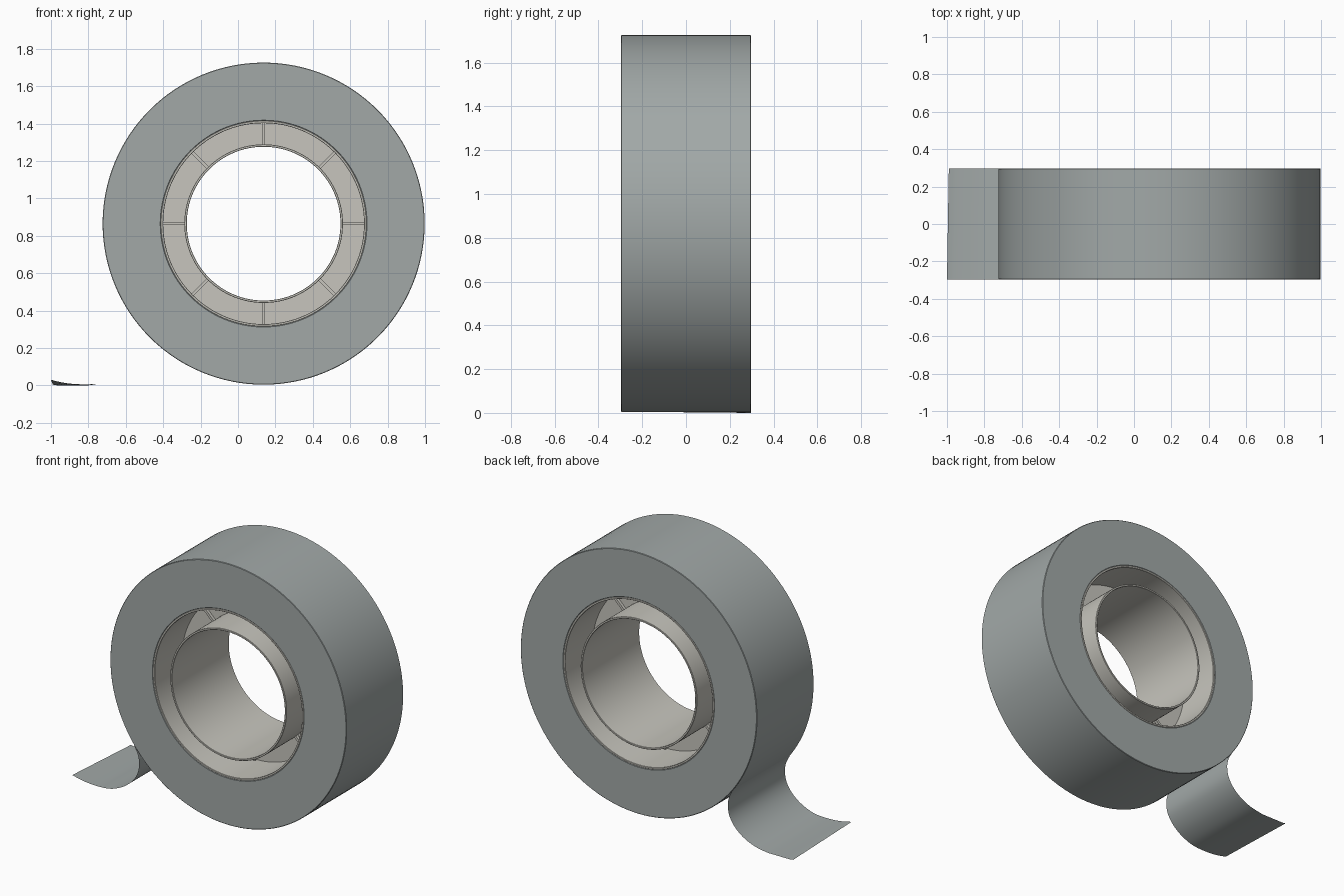
import bpy, bmesh, math
from mathutils import Vector

if "Cube" in bpy.data.objects:
    bpy.data.objects.remove(bpy.data.objects["Cube"])

CX, CZ, HALF = 0.137, 0.865, 0.297     # roll axis and half width
SEG = 128


def material(name, rgb):
    m = bpy.data.materials.new(name)
    m.diffuse_color = (*rgb, 1)
    m.use_nodes = True
    m.node_tree.nodes["Principled BSDF"].inputs["Base Color"].default_value = m.diffuse_color
    return m


tape_mat = material("tape_grey", (0.36, 0.395, 0.39))
core_mat = material("core_ivory", (0.57, 0.56, 0.51))


def finish(name, bm, mat, angle=30, closed=True):
    if closed:
        bmesh.ops.recalc_face_normals(bm, faces=bm.faces)
    me = bpy.data.meshes.new(name)
    bm.to_mesh(me)
    bm.free()
    ob = bpy.data.objects.new(name, me)
    bpy.context.collection.objects.link(ob)
    me.materials.append(mat)
    bpy.ops.object.select_all(action='DESELECT')
    ob.select_set(True)
    bpy.context.view_layer.objects.active = ob
    bpy.ops.object.shade_smooth_by_angle(angle=math.radians(angle))
    return ob


def ring(name, r_in, r_out, half, mat, chamfer=0.003):
    """Chamfered rectangular section revolved around the roll axis."""
    c, h = chamfer, half
    prof = [(r_in, -h + c), (r_in + c, -h), (r_out - c, -h), (r_out, -h + c),
            (r_out, h - c), (r_out - c, h), (r_in + c, h), (r_in, h - c)]
    bm = bmesh.new()
    rows = []
    for i in range(SEG):
        a = math.tau * i / SEG
        rows.append([bm.verts.new((CX + r * math.cos(a), y, CZ + r * math.sin(a)))
                     for r, y in prof])
    n = len(prof)
    for i in range(SEG):
        p, q = rows[i], rows[(i + 1) % SEG]
        for j in range(n):
            k = (j + 1) % n
            bm.faces.new((p[j], p[k], q[k], q[j]))
    return finish(name, bm, mat)


# wound tape and the two core sleeves joined by a central web
ring("tape_roll", 0.55, 0.861, HALF, tape_mat)
ring("core_outer_sleeve", 0.537, 0.55, HALF, core_mat, 0.002)
ring("core_inner_sleeve", 0.411, 0.424, HALF, core_mat, 0.002)
ring("core_web", 0.42, 0.541, 0.01, core_mat, 0.001)

# eight low stiffening ribs across the web
bm = bmesh.new()
for i in range(8):
    a = math.tau * i / 8
    made = bmesh.ops.create_cube(bm, size=1)["verts"]
    for v in made:
        r, y, t = 0.48 + v.co.x * 0.118, v.co.y * 0.06, v.co.z * 0.016
        v.co = (CX + r * math.cos(a) - t * math.sin(a), y,
                CZ + r * math.sin(a) + t * math.cos(a))
finish("core_ribs", bm, core_mat)

# loose tape tail peeling off the roll and curling outward
path = [Vector(p) for p in [
    (-0.60, 0.42), (-0.55, 0.345), (-0.522, 0.29), (-0.513, 0.235), (-0.524, 0.17),
    (-0.56, 0.11), (-0.62, 0.058), (-0.70, 0.02), (-0.78, 0.005),
    (-0.87, 0.001), (-0.94, 0.006), (-1.0, 0.017)]]


def spline(p0, p1, p2, p3, t):
    return 0.5 * (2 * p1 + (p2 - p0) * t + (2 * p0 - 5 * p1 + 4 * p2 - p3) * t * t
                  + (3 * p1 - p0 - 3 * p2 + p3) * t ** 3)


pts = []
for i in range(1, len(path) - 1):
    p3 = path[i + 2] if i + 2 < len(path) else 2 * path[i + 1] - path[i]
    pts += [spline(path[i - 1], path[i], path[i + 1], p3, s / 5) for s in range(5)]
pts.append(path[-1])

bm = bmesh.new()
rows = []
for p in pts:
    w = min(max((-p.x - 0.75) / 0.25, 0), 1)      # slight twist toward the free end
    rows.append([bm.verts.new((p.x, -HALF, p.y + 0.013 * w)),
                 bm.verts.new((p.x + 0.01 * w, HALF, max(p.y - 0.013 * w, 0)))])
for a, b in zip(rows, rows[1:]):
    bm.faces.new((a[0], a[1], b[1], b[0]))
bmesh.ops.reverse_faces(bm, faces=[f for f in bm.faces])
bm.normal_update()
if sum(f.normal.z for f in bm.faces) < 0:
    bmesh.ops.reverse_faces(bm, faces=bm.faces[:])
finish("tape_tail", bm, tape_mat, closed=False)
